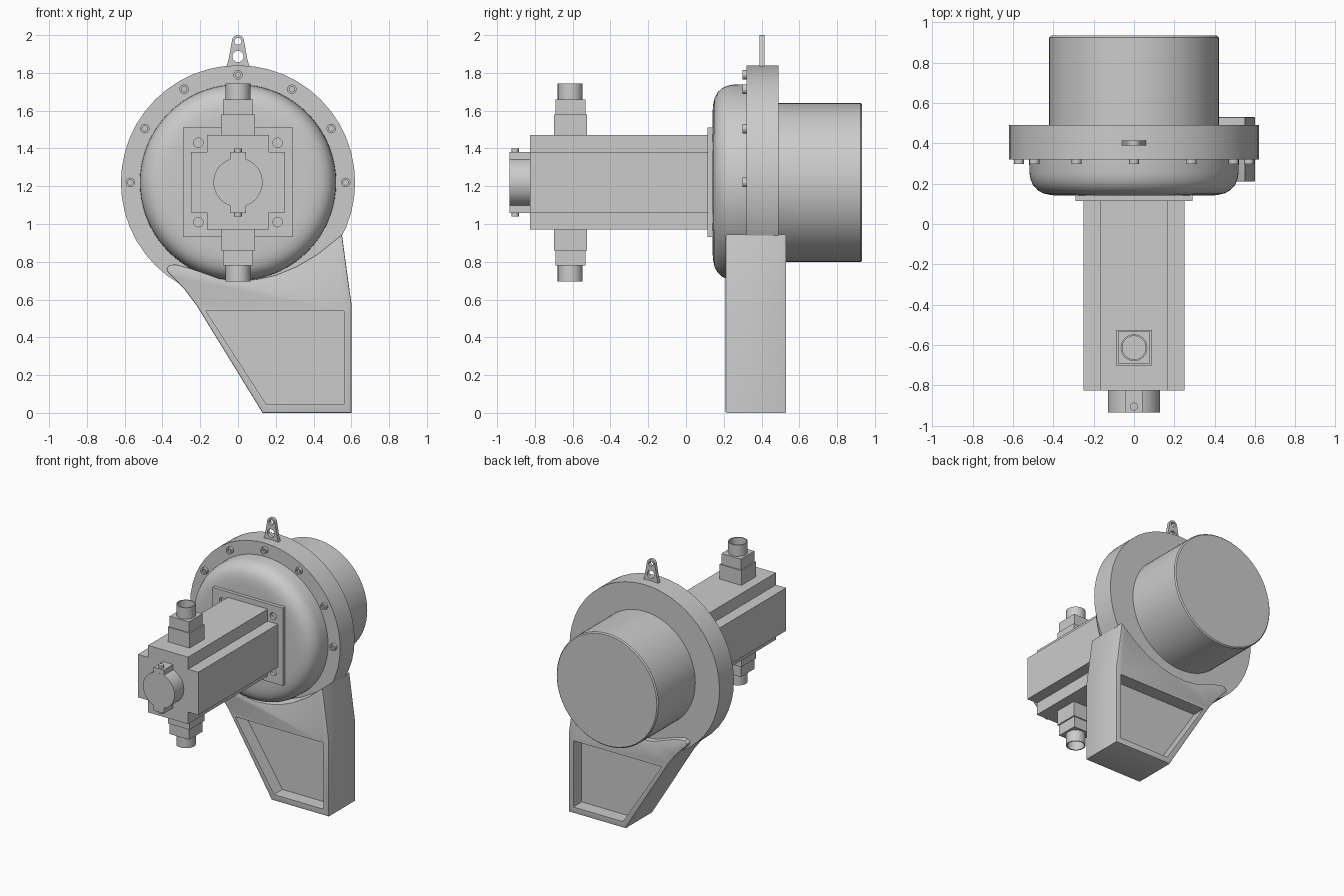
import bpy, bmesh
from math import sin, cos, pi, radians
from mathutils import Matrix, Vector

if "Cube" in bpy.data.objects:
    bpy.data.objects.remove(bpy.data.objects["Cube"])

CZ = 1.22  # height of the main axis


def finish(bm, name):
    bmesh.ops.remove_doubles(bm, verts=bm.verts, dist=1e-5)
    bmesh.ops.recalc_face_normals(bm, faces=bm.faces)
    me = bpy.data.meshes.new(name)
    bm.to_mesh(me)
    bm.free()
    ob = bpy.data.objects.new(name, me)
    bpy.context.collection.objects.link(ob)
    return ob


def lathe(name, profile, centre, axis='Y', n=48):
    """Closed solid turned from (distance along axis, radius) points."""
    rot = Matrix.Rotation(-pi / 2, 4, 'X') if axis == 'Y' else Matrix.Identity(4)
    mat = Matrix.Translation(Vector(centre)) @ rot
    bm = bmesh.new()
    rings = [[bm.verts.new(mat @ Vector((r * cos(2 * pi * i / n), r * sin(2 * pi * i / n), h)))
              for i in range(n)] for h, r in profile]
    for a, b in zip(rings, rings[1:]):
        for i in range(n):
            j = (i + 1) % n
            bm.faces.new((a[i], a[j], b[j], b[i]))
    bm.faces.new(rings[0])
    bm.faces.new(rings[-1])
    return finish(bm, name)


def prism(name, outline, y0, y1, bevel=0):
    """Outline in x, z extruded along y."""
    bm = bmesh.new()
    f = bm.faces.new([bm.verts.new((x, y0, z)) for x, z in outline])
    new = bmesh.ops.extrude_face_region(bm, geom=[f])['geom']
    bmesh.ops.translate(bm, vec=(0, y1 - y0, 0),
                        verts=[v for v in new if isinstance(v, bmesh.types.BMVert)])
    if bevel:
        caps = [e for e in bm.edges if abs(e.verts[0].co.y - e.verts[1].co.y) < 1e-6]
        bmesh.ops.bevel(bm, geom=caps, offset=bevel, segments=2, profile=0.5, affect='EDGES')
    return finish(bm, name)


def box(name, x0, x1, y0, y1, z0, z1):
    return prism(name, [(x0, z0), (x1, z0), (x1, z1), (x0, z1)], y0, y1)


def cut(ob, cutters):
    bpy.context.view_layer.objects.active = ob
    for c in cutters:
        m = ob.modifiers.new("cut", 'BOOLEAN')
        m.operation, m.solver, m.object = 'DIFFERENCE', 'EXACT', c
        bpy.ops.object.modifier_apply(modifier=m.name)
        bpy.data.objects.remove(c)


# Housing: flange ring, domed front and rear drum
lathe("flange", [(0.32, 0.62), (0.49, 0.62)], (0, 0, CZ), n=48)
lathe("front_dome", [(0.33, 0.52), (0.25, 0.518), (0.22, 0.512), (0.192, 0.50), (0.168, 0.478),
                     (0.152, 0.45), (0.143, 0.41), (0.14, 0.36)], (0, 0, CZ), n=72)
lathe("rear_drum", [(0.48, 0.42), (0.925, 0.42), (0.933, 0.412)], (0, 0, CZ), n=64)

# Flange bolts with sockets
for k in range(7):
    a = radians(30 * k)
    lathe("flange_bolt", [(0.33, 0.025), (0.298, 0.025), (0.298, 0.014), (0.312, 0.014)],
          (0.57 * cos(a), 0, CZ + 0.57 * sin(a)), n=16)

# Lifting lug with two holes
top = [(0.032 * cos(radians(t)), 1.968 + 0.032 * sin(radians(t))) for t in range(10, 171, 16)]
lug = prism("lifting_lug", [(-0.062, 1.83), (0.062, 1.83), (0.05, 1.87)] + top + [(-0.05, 1.87)],
            0.39, 0.415)
cut(lug, [lathe("hole", [(0.3, r), (0.5, r)], (0, 0, z), n=24)
          for z, r in ((1.967, 0.018), (1.887, 0.03))])

# Support leg with recessed panels on both faces
leg = prism("support_leg", [(0.13, 0), (0.6, 0), (0.6, 0.58), (0.55, 0.945), (0.52, 0.92),
                            (0.42, 0.84), (0.31, 0.775), (0.2, 0.73), (0.1, 0.708), (0, 0.70),
                            (-0.1, 0.712), (-0.17, 0.737), (-0.25, 0.765), (-0.33, 0.786),
                            (-0.36, 0.783), (-0.378, 0.765), (-0.372, 0.745), (-0.34, 0.715),
                            (-0.28, 0.65), (-0.22, 0.57)], 0.21, 0.53, 0.006)
panel = [(0.15, 0.045), (0.56, 0.045), (0.56, 0.54), (-0.17, 0.54)]
cut(leg, [prism("recess", panel, 0.1, 0.31), prism("recess", panel, 0.43, 0.6)])

# Square mounting plate with bolt holes
plate = box("mounting_plate", -0.29, 0.29, 0.115, 0.145, CZ - 0.29, CZ + 0.29)
cut(plate, [lathe("hole", [(0.05, 0.025), (0.138, 0.025)], (sx * 0.21, 0, CZ + sz * 0.21), n=20)
            for sx in (-1, 1) for sz in (-1, 1)])

# Motor body with stepped corners
corner = [(0.25, 0.16), (0.165, 0.16), (0.165, 0.25)]
cross = (corner + [(-x, z) for x, z in reversed(corner)]
         + [(-x, -z) for x, z in corner] + [(x, -z) for x, z in reversed(corner)])
prism("motor_body", [(x, CZ + z) for x, z in cross], -0.825, 0.12)

# End cap with tabs and screws
lathe("end_cap", [(-0.935, 0.13), (-0.82, 0.13)], (0, 0, CZ))
box("end_cap_tabs", -0.042, 0.042, -0.934, -0.82, CZ - 0.162, CZ + 0.162)

# Items mirrored above and below the motor
for s in (1, -1):
    def zs(a, b):
        return sorted((CZ + s * a, CZ + s * b))
    lathe("cap_screw", [(s * 0.15, 0.02), (s * 0.18, 0.02)], (0, -0.905, CZ), 'Z', 16)
    box("connector_base", -0.09, 0.09, -0.70, -0.525, *zs(0.24, 0.36))
    box("connector_block", -0.08, 0.08, -0.692, -0.533, *zs(0.35, 0.44))
    lathe("connector_socket", [(s * 0.43, 0.066), (s * 0.524, 0.066), (s * 0.524, 0.058),
                               (s * 0.45, 0.058)], (0, -0.613, CZ), 'Z', 32)

# Smooth the round surfaces, keep edges sharp
bpy.ops.object.select_all(action='SELECT')
bpy.context.view_layer.objects.active = leg
bpy.ops.object.shade_smooth_by_angle(angle=radians(30))
